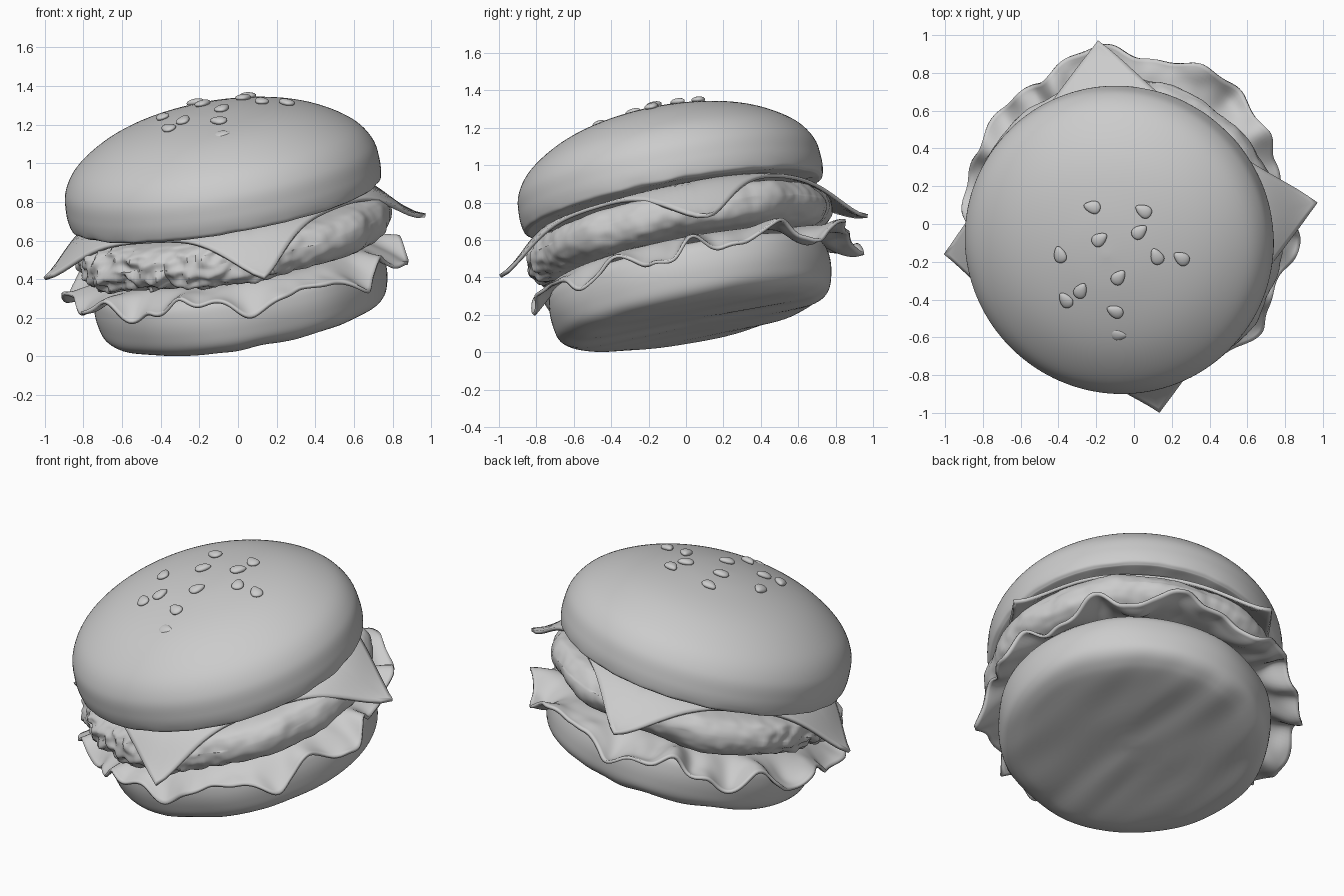
import bpy, bmesh, math
from mathutils import Vector, Matrix, noise
from mathutils.bvhtree import BVHTree

if "Cube" in bpy.data.objects:
    bpy.data.objects.remove(bpy.data.objects["Cube"], do_unlink=True)

# Single clay colour
clay = bpy.data.materials.new("light grey clay")
clay.use_nodes = True
GREY = (0.6, 0.6, 0.6, 1)
clay.diffuse_color = GREY
clay.node_tree.nodes["Principled BSDF"].inputs["Base Color"].default_value = GREY

# The whole stack leans towards the front right
AXIS = Vector((-0.163, -0.188, 0.967)).normalized()
LEAN = (Matrix.Translation((0.045, 0.058, 0.15))
        @ Vector((0, 0, 1)).rotation_difference(AXIS).to_matrix().to_4x4())


def finish(bm, name, thickness=0, angle=50):
    bmesh.ops.remove_doubles(bm, verts=bm.verts, dist=0.0005)
    bmesh.ops.recalc_face_normals(bm, faces=bm.faces)
    mesh = bpy.data.meshes.new(name)
    bm.to_mesh(mesh)
    bm.free()
    mesh.materials.append(clay)
    obj = bpy.data.objects.new(name, mesh)
    bpy.context.collection.objects.link(obj)
    if thickness:
        solid = obj.modifiers.new("thickness", "SOLIDIFY")
        solid.thickness = thickness
        solid.offset = 0
    bpy.ops.object.select_all(action="DESELECT")
    obj.select_set(True)
    bpy.context.view_layer.objects.active = obj
    bpy.ops.object.shade_smooth_by_angle(angle=math.radians(angle))
    return obj


def polar(name, shape, rings, segments, start=0, **options):
    """Sweep shape(t, angle) -> (radius, height) around the leaning axis."""
    bm = bmesh.new()
    grid = []
    for i in range(rings + 1):
        row = []
        for j in range(segments):
            a = start + math.tau * j / segments
            r, h = shape(i / rings, a)
            row.append(bm.verts.new(LEAN @ Vector((r * math.cos(a), r * math.sin(a), h))))
        grid.append(row)
    for low, high in zip(grid, grid[1:]):
        for j in range(segments):
            k = (j + 1) % segments
            bm.faces.new((low[j], low[k], high[k], high[j]))
    return finish(bm, name, **options)


def spline(points, t):
    """Catmull-Rom point on a profile."""
    s = t * (len(points) - 1)
    i = min(int(s), len(points) - 2)
    u = s - i
    p = [Vector(points[min(max(i + k, 0), len(points) - 1)]) for k in (-1, 0, 1, 2)]
    return (p[1] + (p[2] - p[0]) * u / 2
            + (p[0] * 2 - p[1] * 5 + p[2] * 4 - p[3]) * u * u / 2
            + (p[1] * 3 - p[0] - p[2] * 3 + p[3]) * u ** 3 / 2)


def smooth(x):
    x = min(max(x, 0), 1)
    return x * x * (3 - 2 * x)


def bump(r, a, h, scale):
    return noise.noise(Vector((r * math.cos(a), r * math.sin(a), h)) * scale)


# Bottom bun, steep-sided and softly creased underneath
BOTTOM = [(0, 0.005), (0.3, 0.005), (0.57, 0.005), (0.675, 0.023), (0.735, 0.065), (0.758, 0.14),
          (0.762, 0.22), (0.745, 0.29), (0.69, 0.325), (0.5, 0.335), (0, 0.335)]


def bottom_shape(t, a):
    r, h = spline(BOTTOM, t)
    crease = noise.noise(Vector((r * math.cos(a) * 6, r * math.sin(a) * 1.5, 3)))
    h += 0.014 * crease * smooth(1 - h / 0.1) * smooth(r / 0.1)
    return r * (1 + 0.015 * bump(r, a, h, 3)), h


polar("bottom_bun", bottom_shape, 60, 112)

# Top bun: full-shouldered dome that comes straight down to a tight rim
TOP = [(0, 0.66), (0.4, 0.66), (0.74, 0.655), (0.8, 0.66), (0.818, 0.69), (0.823, 0.76),
       (0.807, 0.86), (0.735, 0.963), (0.59, 1.06), (0.42, 1.125), (0.2, 1.168), (0, 1.182)]


def top_shape(t, a):
    r, h = spline(TOP, t)
    ragged = smooth(1 - abs(h - 0.68) / 0.05) * smooth((r - 0.6) / 0.15)
    return r, h + 0.012 * ragged * bump(r, a, h, 9)


top_bun = polar("top_bun", top_shape, 66, 128)

# Patty, rough only at its front right
PATTY = [(0, 0.375), (0.4, 0.375), (0.68, 0.375), (0.77, 0.4), (0.815, 0.445), (0.825, 0.5),
         (0.805, 0.555), (0.75, 0.595), (0.6, 0.612), (0.3, 0.615), (0, 0.615)]


def patty_shape(t, a):
    r, h = spline(PATTY, t)
    rim = smooth((r - 0.55) / 0.2)
    rough = 0.006 + 0.03 * smooth(math.cos(a - math.radians(225)))
    lump = 0.035 * bump(r, a, h, 4) + rough * bump(r, a, h, 18)
    return r + rim * lump, h + rim * lump * (0.2 if h > 0.5 else -0.5)


polar("patty", patty_shape, 72, 260, angle=40)

# Cheese slice: a square hugging the bun, with four drooping, flared corners
TURN = math.radians(8.5)


def cheese_shape(t, a):
    q = (a - TURN) % (math.pi / 2) - math.pi / 4
    r = t * (0.713 / math.cos(q) + 0.015 * math.cos(a - math.radians(60)))
    flare = smooth((r - 0.68) / 0.34)
    return r, 0.642 - (0.215 + 0.03 * math.cos(a)) * flare + 0.006 * math.sin(3 * a) * t


polar("cheese_slice", cheese_shape, 36, 128, start=TURN, thickness=0.02)


# Lettuce: ruffled leaf, wider at the back and lower at the front left
def lettuce_shape(t, a):
    edge = 0.885 + 0.045 * math.cos(a - math.radians(105))
    edge -= 0.06 * smooth((math.cos(a - 0.25) - 0.94) / 0.06)
    edge += 0.018 * math.sin(7 * a + 1) + 0.01 * math.sin(23 * a)
    r = 0.3 + (edge - 0.3) * t
    frill = smooth((r - 0.64) / 0.26)
    wave = math.sin(10 * a + 1.2 * math.sin(2 * a) + 0.8 * t)
    wave += 0.45 * math.sin(19 * a + 2 * math.sin(3 * a))
    drop = 0.065 + 0.045 * smooth(math.cos(a + 0.6))
    h = 0.36 - drop * frill + 0.052 * frill * wave + 0.02 * frill * bump(r, a, 0, 9)
    return r + 0.02 * frill * math.cos(10 * a + t), h


polar("lettuce", lettuce_shape, 30, 320, thickness=0.018, angle=60)

# Sesame seeds dropped onto the dome: x, y, heading in degrees
SEEDS = [(-0.22, 0.09, 170), (0.05, 0.07, 150), (0.03, -0.04, 40), (-0.18, -0.08, 35),
         (-0.39, -0.16, 105), (0.12, -0.17, 115), (0.25, -0.18, 145), (-0.08, -0.28, 50),
         (-0.28, -0.35, 60), (-0.36, -0.40, 125), (-0.10, -0.46, 155), (-0.08, -0.59, 0)]
dome = BVHTree.FromObject(top_bun, bpy.context.evaluated_depsgraph_get())
for x, y, heading in SEEDS:
    spot, normal, _, _ = dome.ray_cast(Vector((x, y, 3)), Vector((0, 0, -1)))
    if normal.z < 0:
        normal = -normal
    bm = bmesh.new()
    bmesh.ops.create_uvsphere(bm, u_segments=20, v_segments=12, radius=1)
    for v in bm.verts:
        v.co = Vector((v.co.x * 0.046, v.co.y * 0.033 * (1 - 0.35 * v.co.x), v.co.z * 0.018))
    place = (Matrix.Translation(spot + normal * (0.009 if y > -0.5 else -0.01))
             @ Vector((0, 0, 1)).rotation_difference(normal).to_matrix().to_4x4()
             @ Matrix.Rotation(math.radians(heading), 4, "Z"))
    bm.transform(place)
    finish(bm, "sesame_seed")
